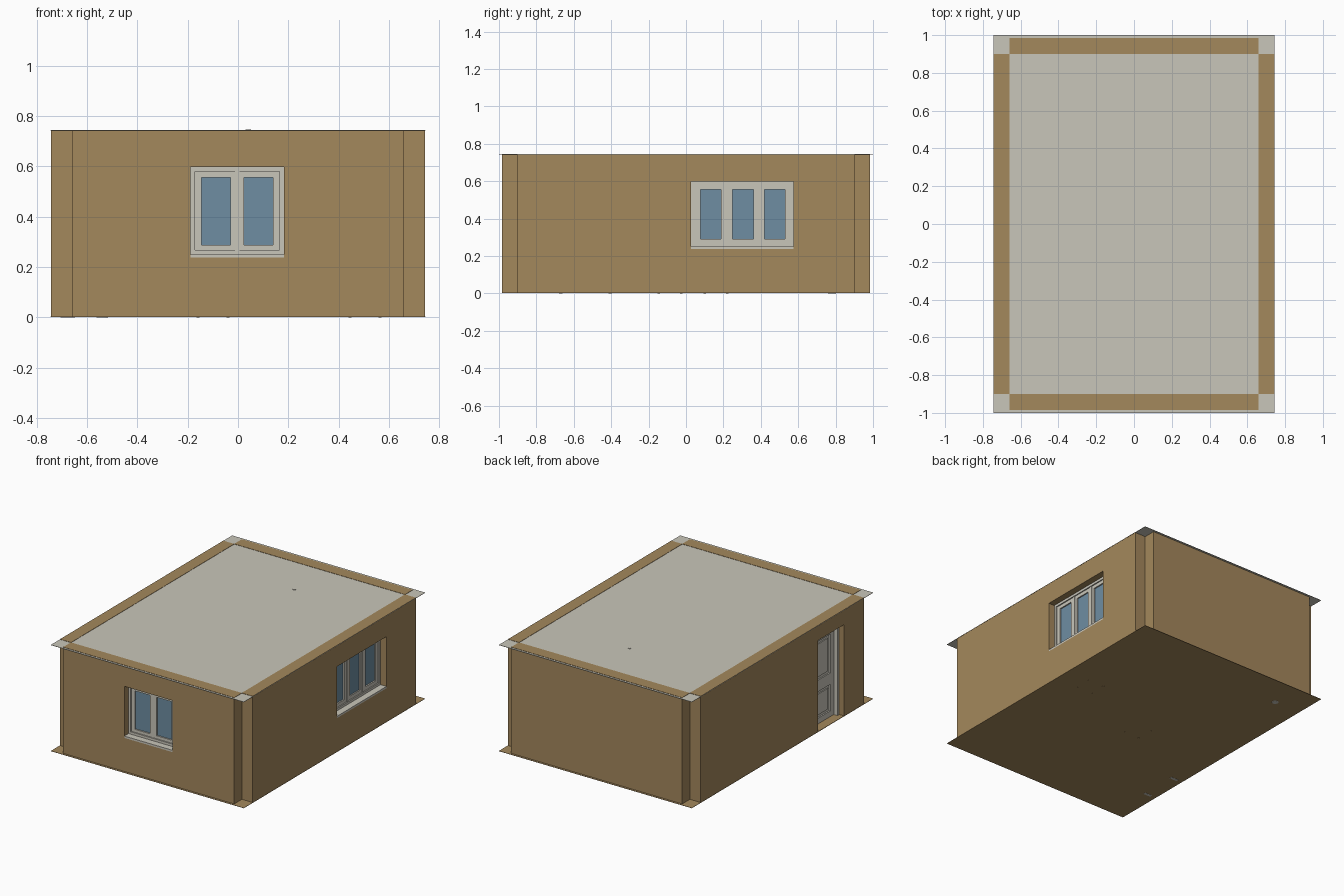
import bpy, bmesh, math

if "Cube" in bpy.data.objects:
    bpy.data.objects.remove(bpy.data.objects["Cube"])


def material(name, srgb):
    lin = [(c / 255 / 12.92) if c < 10 else ((c / 255 + 0.055) / 1.055) ** 2.4 for c in srgb]
    m = bpy.data.materials.new(name)
    m.diffuse_color = (*lin, 1)
    m.use_nodes = True
    m.node_tree.nodes["Principled BSDF"].inputs["Base Color"].default_value = m.diffuse_color
    return m


TAN = material("tan_wall", (164, 136, 92))
CREAM = material("cream_paint", (201, 198, 186))
GLASS = material("blue_glass", (110, 141, 162))


def finish(name, bm, mat):
    bmesh.ops.recalc_face_normals(bm, faces=bm.faces)
    me = bpy.data.meshes.new(name)
    bm.to_mesh(me)
    bm.free()
    me.materials.append(mat)
    ob = bpy.data.objects.new(name, me)
    bpy.context.collection.objects.link(ob)
    return ob


def box(name, lo, hi, mat):
    bm = bmesh.new()
    bmesh.ops.create_cube(bm, size=1)
    for v in bm.verts:
        v.co = [l + (c + 0.5) * (h - l) for c, l, h in zip(v.co, lo, hi)]
    return finish(name, bm, mat)


def tube(name, x, y, z0, z1, r1, r2, mat, sides=16):
    bm = bmesh.new()
    bmesh.ops.create_cone(bm, cap_ends=True, segments=sides, radius1=r1, radius2=r2, depth=z1 - z0)
    bmesh.ops.translate(bm, verts=bm.verts, vec=(x, y, (z0 + z1) / 2))
    return finish(name, bm, mat)


# Wall frames of reference: u along the wall, d inward from its outer face
W, L, T, H = 0.744, 0.985, 0.085, 0.745
FRONT = lambda u, d, z: (u, -L + d, z)
BACK = lambda u, d, z: (u, L - d, z)
RIGHT = lambda u, d, z: (W - d, u, z)
LEFT = lambda u, d, z: (-W + d, u, z)


def plate(name, side, rect, d0, d1, mat):
    a, b = side(rect[0], d0, rect[2]), side(rect[1], d1, rect[3])
    return box(name, [min(p) for p in zip(a, b)], [max(p) for p in zip(a, b)], mat)


def ring(name, side, outer, hole, d0, d1, mat):
    """Rectangle with a rectangular hole, given thickness; rects are u0, u1, z0, z1."""
    bm = bmesh.new()
    loops = []
    for rect, d in ((outer, d0), (hole, d0), (hole, d1), (outer, d1)):
        u0, u1, z0, z1 = rect
        loops.append([bm.verts.new(side(u, d, z)) for u, z in ((u0, z0), (u1, z0), (u1, z1), (u0, z1))])
    for i in range(4):
        a, b = loops[i], loops[(i + 1) % 4]
        for j in range(4):
            k = (j + 1) % 4
            bm.faces.new((a[j], a[k], b[k], b[j]))
    return finish(name, bm, mat)


def inset(r, m):
    return (r[0] + m, r[1] - m, r[2] + m, r[3] - m)


def window(name, side, rect, panes, pane_z):
    u0, u1, z0, z1 = rect
    sill = z0 + 0.013
    # flush sill filling the outer reveal
    plate(name + "_sill", side, (u0, u1, z0, sill), 0.0, 0.085, CREAM)
    # outer frame, then one sash and pane per light
    frame = (u0, u1, sill, z1)
    ring(name + "_frame", side, frame, inset(frame, 0.017), 0.046, 0.085, CREAM)
    edges = [u0 + 0.017] + [(a[1] + b[0]) / 2 for a, b in zip(panes, panes[1:])] + [u1 - 0.017]
    for i, (a, b) in enumerate(panes):
        sash = (edges[i], edges[i + 1], sill + 0.017, z1 - 0.017)
        ring(f"{name}_sash_{i + 1}", side, sash, (a, b, *pane_z), 0.054, 0.078, CREAM)
        plate(f"{name}_glass_{i + 1}", side, (a, b, *pane_z), 0.063, 0.068, GLASS)
    for i, e in enumerate(edges[1:-1]):
        plate(f"{name}_mullion_{i + 1}", side, (e - 0.008, e + 0.008, sill, z1), 0.050, 0.085, CREAM)


# Floor and ceiling sheets
box("floor", (-0.745, -1, 0.001), (0.745, 1, 0.003), TAN)
box("ceiling", (-0.745, -1, 0.741), (0.745, 1, 0.743), CREAM)

# Four walls leaving notched corners
short = (-0.66, 0.66, 0.002, H)
long = (-0.9, 0.9, 0.002, H)
win_front = (-0.188, 0.183, 0.237, 0.597)
win_right = (0.028, 0.575, 0.237, 0.597)
doorway = (-0.68, -0.395, 0.004, 0.64)
ring("front_wall", FRONT, short, win_front, 0, T, TAN)
ring("right_wall", RIGHT, long, win_right, 0, T, TAN)
ring("left_wall", LEFT, long, doorway, 0, T, TAN)
plate("back_wall", BACK, short, 0, T, TAN)

# Windows
window("front_window", FRONT, win_front, [(-0.145, -0.029), (0.023, 0.139)], (0.288, 0.556))
window("right_window", RIGHT, win_right, [(0.077, 0.188), (0.249, 0.360), (0.420, 0.530)], (0.292, 0.556))

# Door frame (two jambs and a head) and a panelled door leaf
u0, u1, _, z1 = doorway
for n, a in (("front", u0), ("rear", u1 - 0.02)):
    plate(f"door_jamb_{n}", LEFT, (a, a + 0.02, 0, z1), 0.037, 0.095, CREAM)
plate("door_head", LEFT, (u0 + 0.02, u1 - 0.02, z1 - 0.02, z1), 0.037, 0.095, CREAM)
leaf = (u0 + 0.02, u1 - 0.02, 0.005, z1 - 0.02)
mid = 0.27
for n, lo, hi in (("lower", leaf[2], mid), ("upper", mid, leaf[3])):
    half = (leaf[0], leaf[1], lo, hi)
    hole = inset(half, 0.04)
    ring(f"door_{n}_rails", LEFT, half, hole, 0.064, 0.086, CREAM)
    plate(f"door_{n}_panel", LEFT, hole, 0.073, 0.079, CREAM)
    plate(f"door_{n}_raised_panel", LEFT, inset(hole, 0.02), 0.067, 0.083, CREAM)
tube("door_knob", -W + 0.056, u1 - 0.04, 0.285, 0.301, 0.008, 0.008, CREAM, 12)

# Pendant lamp whose cord passes through the ceiling
tube("lamp_cord", 0.04, 0.565, 0.66, 0.746, 0.011, 0.011, CREAM, 12)
tube("lamp_shade", 0.04, 0.565, 0.60, 0.66, 0.06, 0.025, CREAM)

# Furniture whose feet just touch through the floor
for n, x, y in (("window", 0.505, 0.16), ("centre", -0.10, -0.086)):
    for i in (-1, 1):
        for j in (-1, 1):
            cx, cy = x + i * 0.06, y + j * 0.06
            box(f"{n}_stool_leg", (cx - 0.006, cy - 0.006, 0), (cx + 0.006, cy + 0.006, 0.13), TAN)
    box(f"{n}_stool_seat", (x - 0.07, y - 0.07, 0.13), (x + 0.07, y + 0.07, 0.145), TAN)
tube("waste_bin", -0.54, 0.78, 0, 0.09, 0.022, 0.032, CREAM)
